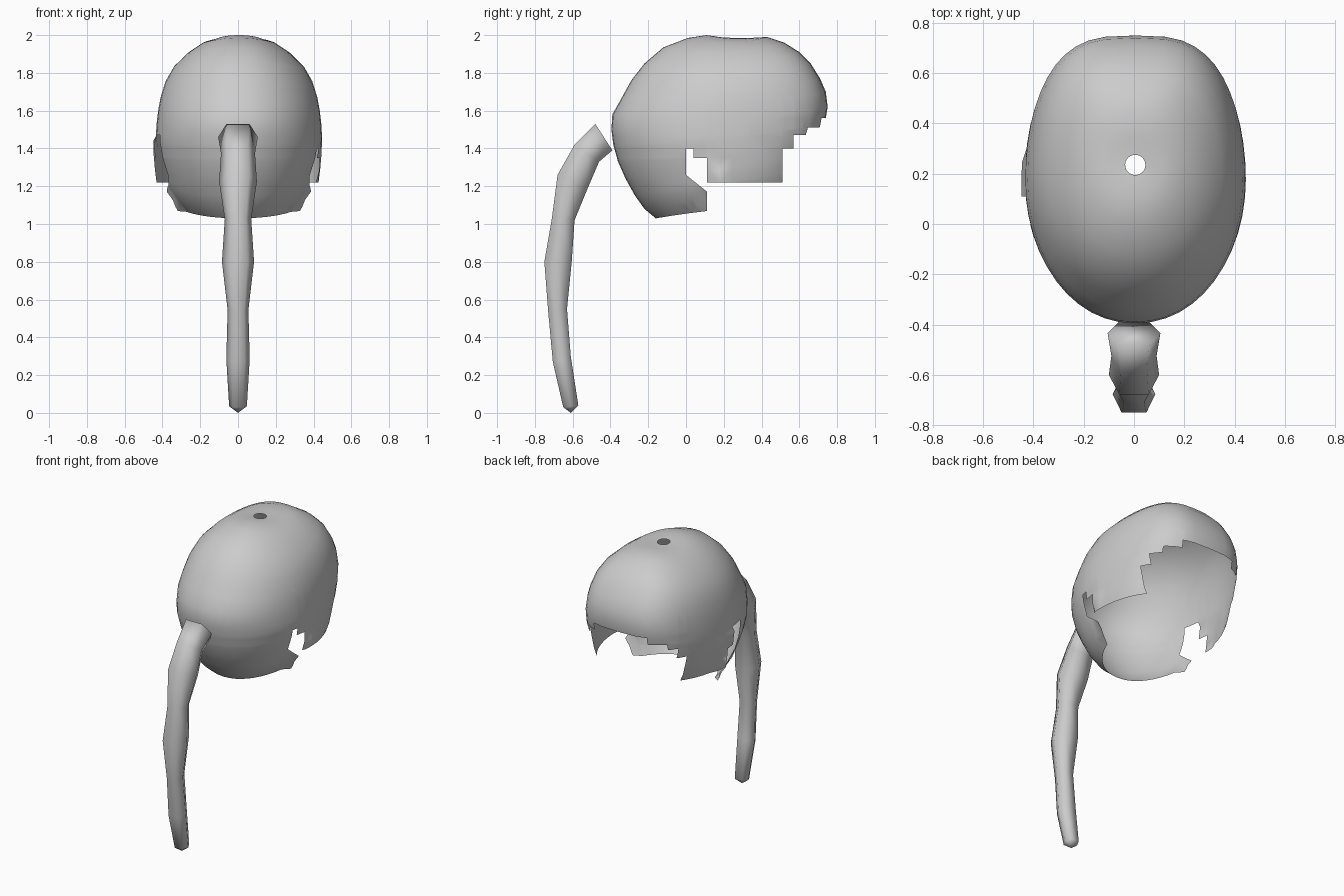
import bpy, bmesh, math
from mathutils import Vector

cube = bpy.data.objects.get("Cube")
if cube:
    bpy.data.objects.remove(cube)

mat = bpy.data.materials.new("light grey")
mat.use_nodes = True
grey = (0.6, 0.6, 0.6, 1)
mat.diffuse_color = grey
mat.node_tree.nodes["Principled BSDF"].inputs["Base Color"].default_value = grey


def finish(bm, name):
    bmesh.ops.recalc_face_normals(bm, faces=bm.faces)
    for f in bm.faces:
        f.smooth = True
    mesh = bpy.data.meshes.new(name)
    bm.to_mesh(mesh)
    bm.free()
    mesh.materials.append(mat)
    obj = bpy.data.objects.new(name, mesh)
    bpy.context.collection.objects.link(obj)


def loft(bm, rings):
    rows = [[bm.verts.new(p) for p in ring] for ring in rings]
    n = len(rows[0])
    for a, b in zip(rows, rows[1:]):
        for i in range(n):
            j = (i + 1) % n
            bm.faces.new((a[i], a[j], b[j], b[i]))
    return rows


# Hair cap rings: rear y, rear z, face y, face z, half width, side z
CAP = [
    (.195, 1.987, .275, 1.985, .04, 1.986),
    (.11, 2.0, .34, 1.985, .11, 1.983),
    (.01, 1.985, .43, 1.99, .19, 1.96),
    (-.12, 1.935, .52, 1.96, .27, 1.905),
    (-.22, 1.85, .60, 1.91, .345, 1.83),
    (-.29, 1.76, .66, 1.85, .39, 1.75),
    (-.345, 1.66, .71, 1.77, .415, 1.67),
    (-.39, 1.58, .74, 1.70, .428, 1.60),
    (-.395, 1.50, .75, 1.62, .437, 1.52),
    (-.385, 1.42, .735, 1.53, .44, 1.45),
    (-.36, 1.33, .71, 1.45, .437, 1.37),
    (-.32, 1.24, .68, 1.38, .43, 1.29),
    (-.27, 1.15, .65, 1.30, .42, 1.21),
    (-.22, 1.08, .62, 1.20, .39, 1.14),
    (-.16, 1.03, .60, 1.10, .35, 1.08),
]


def cap_ring(y0, z0, y1, z1, w, zs, n=48):
    pts = []
    for i in range(n):
        a = math.tau * i / n
        c, s = math.cos(a), math.sin(a)
        # The face half is squarer than the rear half
        power = 1 - .36 * min(1, w / .4) if c > 0 else .95
        x = .005 + w * math.copysign(abs(s) ** power, s)
        y = (y0 + y1) / 2 + (y1 - y0) / 2 * c
        z = zs + ((z0 + z1) / 2 - zs) * c * c + (z1 - z0) / 2 * c
        # The nape tapers inward below the ears
        if y < .11 and z < 1.4:
            x *= 1 - .45 * (1.4 - z)
        pts.append((x, y, z))
    return pts


bm = bmesh.new()
loft(bm, [cap_ring(*r) for r in CAP])


def slice_lower(point, normal, min_y=-1):
    faces = [f for f in bm.faces if f.calc_center_median().z < 1.62
             and f.calc_center_median().y > min_y]
    geom = set(faces)
    for f in faces:
        geom.update(f.edges)
        geom.update(f.verts)
    bmesh.ops.bisect_plane(bm, geom=list(geom), plane_co=point, plane_no=normal)


# Slice along the stepped hairline, then remove the open regions
for y in (0, .04, .11, .18, .51, .57):
    slice_lower((0, y, 0), (0, 1, 0))
for z in (1.22, 1.35, 1.40, 1.47):
    slice_lower((0, 0, z), (0, 0, 1))
for x in (-.3, -.2, .2, .3):
    slice_lower((x, 0, 0), (1, 0, 0), .5)
for z in (1.51, 1.56):
    slice_lower((0, 0, z), (0, 0, 1), .5)
slice_lower((0, 0, 1.26), (0, .8, 1), -.02)


def hairline(x, y):
    if y > .57:
        return 1.47 if abs(x) > .3 else 1.51 if abs(x) > .2 else 1.56
    if y > .51:
        return 1.40
    if y > .18:
        return 1.22
    if y > .11:
        return 1.35 if x < 0 else 1.22
    if x < 0:
        return 1.47
    return 1.35 if y > .04 else 1.40


def is_open(p):
    if p.y < 0 or p.z > hairline(p.x, p.y):
        return False
    return p.y > .11 or p.z > 1.26 - .8 * p.y


gone = [f for f in bm.faces if is_open(f.calc_center_median())]
bmesh.ops.delete(bm, geom=gone, context='FACES')

# The right sidelock flares outward in front of the ear
for v in bm.verts:
    if v.co.x < 0 and .1 < v.co.y < .3 and 1.2 < v.co.z < 1.45:
        v.co.x -= .015
finish(bm, "hair_cap")

# Ponytail stations: outer y, outer z, inner y, inner z, half width
TAIL = [
    (-.48, 1.53, -.39, 1.39, .105),
    (-.59, 1.42, -.46, 1.33, .09),
    (-.68, 1.26, -.52, 1.19, .10),
    (-.71, 1.03, -.59, 1.02, .07),
    (-.75, .80, -.605, .80, .085),
    (-.73, .54, -.63, .55, .055),
    (-.705, .27, -.61, .30, .062),
    (-.65, .03, -.57, .04, .047),
]


def tail_ring(y0, z0, y1, z1, w):
    outer, inner = Vector((0, y0, z0)), Vector((0, y1, z1))
    mid, side = (outer + inner) / 2, Vector((w, 0, 0))
    half = side * .58
    return [outer - half, outer + half, mid + side,
            inner + half, inner - half, mid - side]


bm = bmesh.new()
rows = loft(bm, [tail_ring(*r) for r in TAIL])
bm.faces.new(rows[0])
tip = bm.verts.new((0, -.61, 0))
for i in range(6):
    bm.faces.new((rows[-1][i], rows[-1][(i + 1) % 6], tip))
finish(bm, "ponytail")
